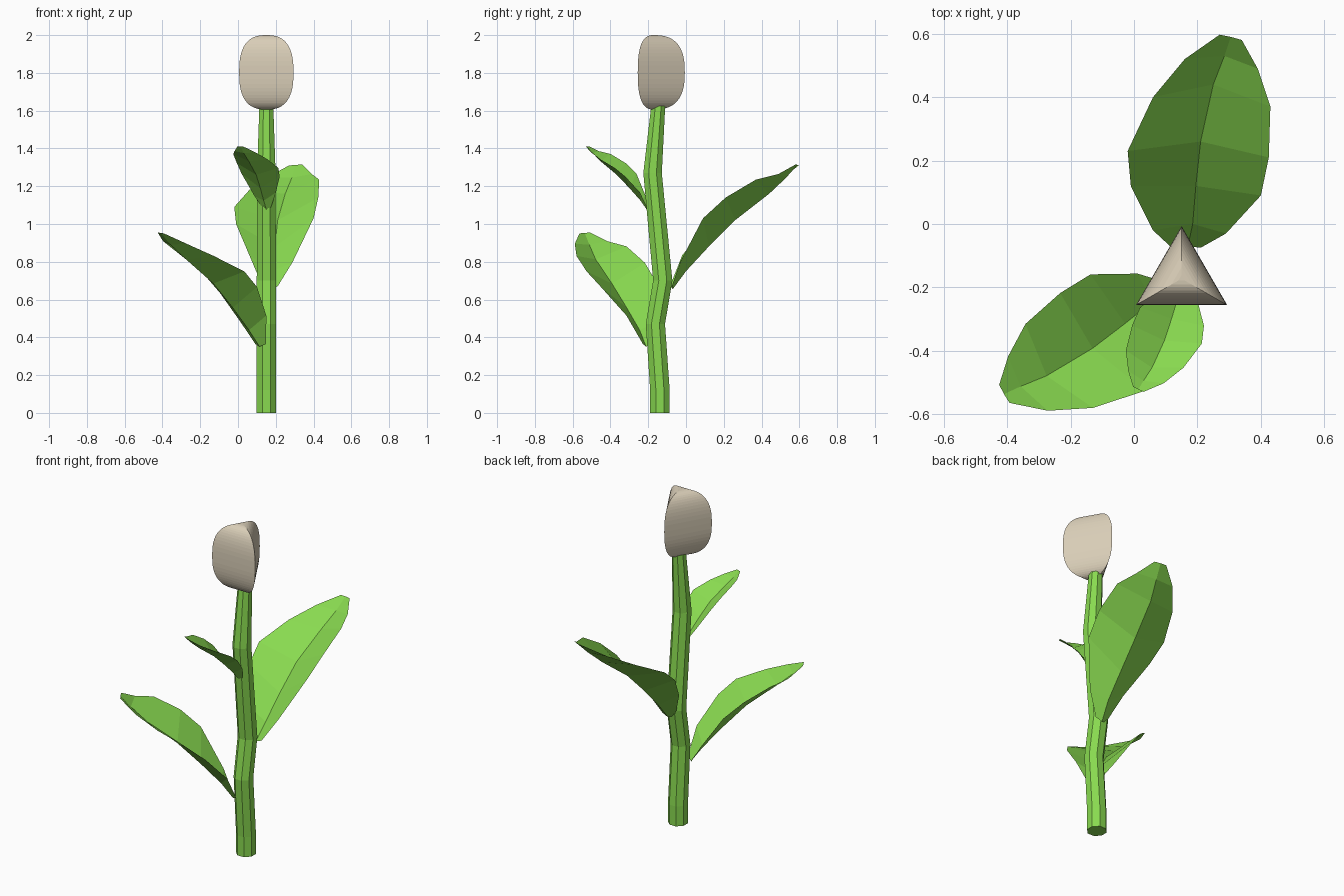
import bpy
from math import sin, cos, pi, radians
from mathutils import Matrix, Vector

if "Cube" in bpy.data.objects:
    bpy.data.objects.remove(bpy.data.objects["Cube"])


def material(name, color):
    m = bpy.data.materials.new(name)
    m.diffuse_color = (*color, 1)
    m.use_nodes = True
    m.node_tree.nodes["Principled BSDF"].inputs["Base Color"].default_value = m.diffuse_color
    return m


def add_mesh(name, verts, faces, mat):
    me = bpy.data.meshes.new(name)
    me.from_pydata(verts, [], faces)
    me.materials.append(mat)
    ob = bpy.data.objects.new(name, me)
    bpy.context.collection.objects.link(ob)
    return ob


def tube(name, rings, n, mat, start=0.0):
    """Skin a stack of regular n-gons given as (x, y, z, radius)."""
    verts = [(x + r * cos(start + 2 * pi * i / n), y + r * sin(start + 2 * pi * i / n), z)
             for x, y, z, r in rings for i in range(n)]
    faces = [(k * n + i, k * n + (i + 1) % n, (k + 1) * n + (i + 1) % n, (k + 1) * n + i)
             for k in range(len(rings) - 1) for i in range(n)]
    faces += [tuple(range(n))[::-1], tuple(range(len(verts) - n, len(verts)))]
    return add_mesh(name, verts, faces, mat)


green = material("leaf_green", (0.25, 0.70, 0.08))
cream = material("petal_cream", (0.70, 0.62, 0.48))

# Bent stem
tube("stem", [(0.15, -0.138, 0.0, 0.056), (0.15, -0.138, 0.12, 0.056),
              (0.15, -0.162, 0.47, 0.055), (0.15, -0.123, 0.70, 0.055),
              (0.15, -0.177, 1.27, 0.053), (0.15, -0.147, 1.625, 0.040)],
     8, green, pi / 8)

# Three-sided bud with a rounded profile
ROWS, POWER = 28, 2 / 2.6
bud = []
for k in range(ROWS + 1):
    a = -pi / 2 + pi * (0.01 + 0.98 * k / ROWS)
    s = sin(a)
    h = abs(s) ** POWER * (1 if s > 0 else -1)
    bud.append((0.15, -0.1725, 1.803 + 0.197 * h, 0.166 * cos(a) ** POWER))
tube("flower_bud", bud, 3, cream, pi / 2)

# Leaf rows: left edge, midrib, right edge
LEAF = [
    [(0.13, -0.085, 0.67), (0.17, -0.07, 0.655), (0.21, -0.075, 0.67)],
    [(0.06, -0.02, 0.835), (0.185, 0.0, 0.75), (0.29, -0.03, 0.80)],
    [(-0.01, 0.12, 1.00), (0.195, 0.12, 0.88), (0.40, 0.09, 1.03)],
    [(-0.02, 0.23, 1.09), (0.21, 0.26, 1.02), (0.425, 0.21, 1.14)],
    [(0.06, 0.40, 1.18), (0.25, 0.44, 1.16), (0.43, 0.37, 1.235)],
    [(0.16, 0.52, 1.25), (0.285, 0.53, 1.245), (0.39, 0.49, 1.265)],
    [(0.27, 0.597, 1.31), (0.305, 0.59, 1.313), (0.34, 0.58, 1.315)],
]
LEAF_BASE = Vector((0.165, -0.085, 0.665))


def leaf(name, base, turn, size):
    m = (Matrix.Translation(base) @ Matrix.Rotation(radians(turn), 4, 'Z')
         @ Matrix.Scale(size, 4) @ Matrix.Translation(-LEAF_BASE))
    verts = [m @ Vector(p) for row in LEAF for p in row]
    faces = [(3 * k + i, 3 * k + i + 1, 3 * k + i + 4, 3 * k + i + 3)
             for k in range(len(LEAF) - 1) for i in range(2)]
    add_mesh(name, verts, faces, green)


# The same leaf, turned and scaled around the stem
leaf("back_leaf", (0.165, -0.085, 0.665), 0, 1.0)
leaf("left_leaf", (0.127, -0.205, 0.36), 133.4, 0.915)
leaf("upper_leaf", (0.155, -0.20, 1.08), 168, 0.51)
